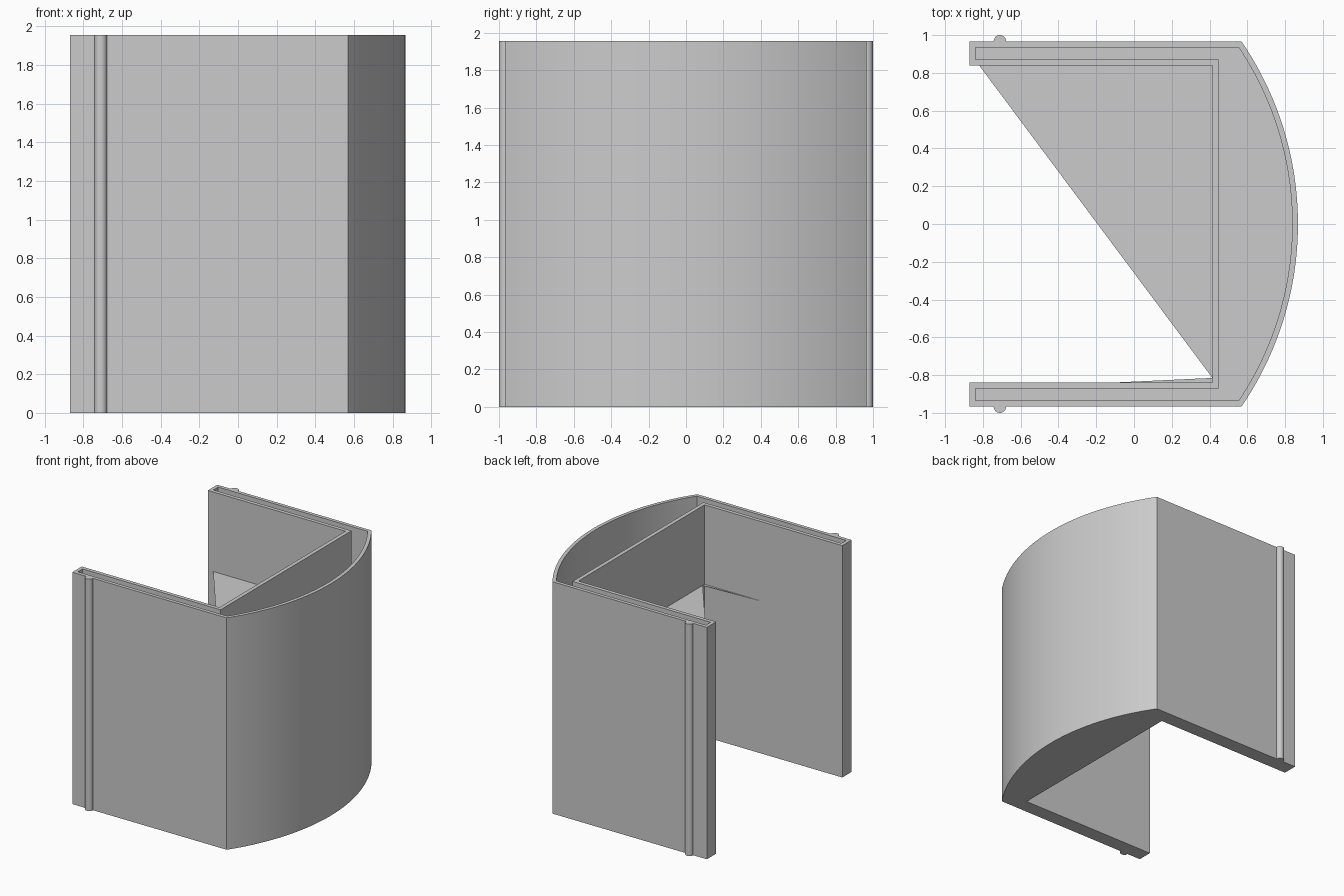
import bpy, bmesh, math

cube = bpy.data.objects.get("Cube")
if cube:
    bpy.data.objects.remove(cube, do_unlink=True)

HEIGHT, FLOOR = 1.955, 1.285
ARC_CENTRE, ARC_STEPS = -0.843, 48

grey = bpy.data.materials.new("plain grey")
grey.use_nodes = True
colour = (0.6, 0.6, 0.6, 1)
grey.diffuse_color = colour
grey.node_tree.nodes["Principled BSDF"].inputs["Base Color"].default_value = colour


def make_object(name, bm, smooth=True):
    mesh = bpy.data.meshes.new(name)
    bm.to_mesh(mesh)
    bm.free()
    mesh.materials.append(grey)
    obj = bpy.data.objects.new(name, mesh)
    bpy.context.collection.objects.link(obj)
    if smooth:
        bpy.ops.object.select_all(action="DESELECT")
        obj.select_set(True)
        bpy.context.view_layer.objects.active = obj
        bpy.ops.object.shade_smooth_by_angle(angle=math.radians(25))
    return obj


def outline(tip, outer_y, radius, inner_y, inner_x):
    """U shape with a bowed back, counter-clockwise from the front arm tip."""
    half = math.asin(outer_y / radius)
    points = [(tip, -outer_y)]
    for i in range(ARC_STEPS + 1):
        a = half * (2 * i / ARC_STEPS - 1)
        points.append((ARC_CENTRE + radius * math.cos(a), radius * math.sin(a)))
    points += [(tip, outer_y), (tip, inner_y), (inner_x, inner_y),
               (inner_x, -inner_y), (tip, -inner_y)]
    return points


# Shell: solid lower body with a thin-walled cavity sunk from the top
shell = bmesh.new()
body = outline(-0.87, 0.965, 1.711, 0.84, 0.415)
cavity = outline(-0.84, 0.935, 1.681, 0.872, 0.448)
rings = [[shell.verts.new((x, y, z)) for x, y in pts]
         for pts, z in ((body, 0), (body, HEIGHT), (cavity, HEIGHT), (cavity, FLOOR))]
count = len(body)
for low, high in zip(rings, rings[1:]):
    for i in range(count):
        j = (i + 1) % count
        shell.faces.new((low[i], low[j], high[j], high[i]))
shell.faces.new(list(reversed(rings[0])))
shell.faces.new(rings[-1])
make_object("curved_shell", shell)

# Thin webs stretched across the inner corners at cavity floor level
webs = bmesh.new()
for tri in (((-0.82, 0.84), (0.415, -0.815), (0.415, 0.84)),
            ((-0.12, -0.84), (0.415, -0.84), (0.415, -0.815))):
    webs.faces.new([webs.verts.new((x, y, FLOOR)) for x, y in tri])
make_object("corner_webs", webs, smooth=False)

# Rounded vertical ribs on the outside of both arms
for name, y in (("front_rib", -0.967), ("back_rib", 0.967)):
    rib = bmesh.new()
    bmesh.ops.create_cone(rib, cap_ends=True, segments=24, radius1=0.033,
                          radius2=0.033, depth=HEIGHT)
    bmesh.ops.translate(rib, verts=rib.verts, vec=(-0.71, y, HEIGHT / 2))
    make_object(name, rib)
